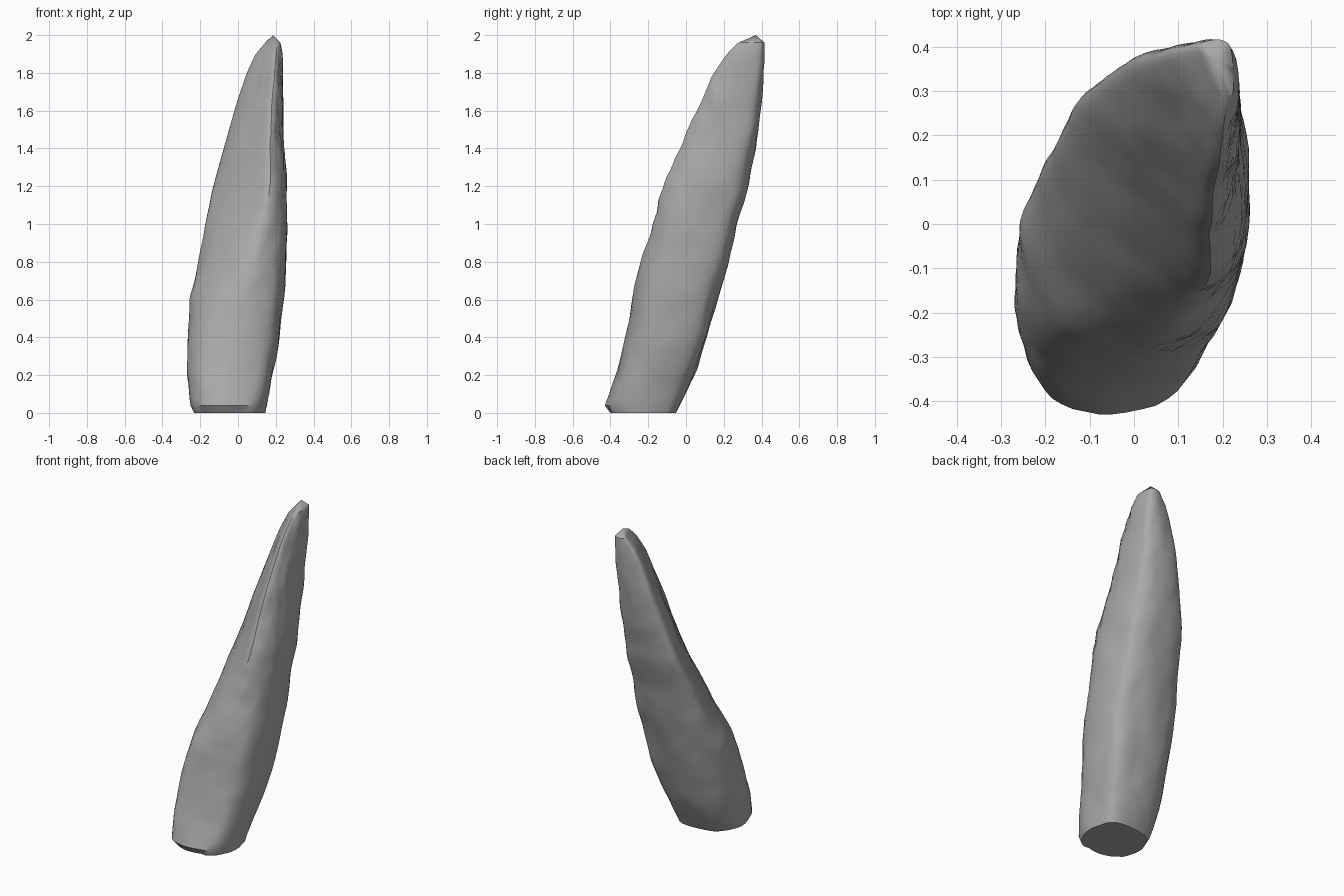
import bpy, bmesh, math
from mathutils import Vector, noise

if "Cube" in bpy.data.objects:
    bpy.data.objects.remove(bpy.data.objects["Cube"], do_unlink=True)

# Height, left edge, right edge, front edge, back edge of the leaning spire
STATIONS = [
    (0.00, -.23, .14, -.41, -.05), (0.04, -.25, .15, -.425, -.03),
    (0.20, -.265, .185, -.37, .045), (0.40, -.27, .22, -.32, .115),
    (0.60, -.255, .245, -.28, .165), (0.80, -.22, .258, -.235, .225),
    (1.00, -.18, .255, -.18, .27), (1.20, -.13, .26, -.115, .325),
    (1.40, -.085, .245, -.035, .37), (1.60, -.02, .235, .055, .39),
    (1.80, .045, .235, .15, .405), (1.90, .09, .235, .215, .415),
    (1.96, .14, .225, .28, .42),
]
# Rounded section for the foot, ridged section for the upper part
FOOT = [(0, -1), (.76, -.78), (1, 0), (.84, .8), (.2, 1),
        (-.55, .88), (-.95, .3), (-.98, -.3), (-.68, -.85)]
UPPER = [(.55, -1), (.93, -.55), (1, .15), (.85, .78), (.3, 1),
         (-.6, .95), (-.98, .72), (-.62, .08), (.03, -.62)]
STEPS = 5
RINGS = 62


def station(z):
    for a, b in zip(STATIONS, STATIONS[1:]):
        if z <= b[0]:
            t = (z - a[0]) / (b[0] - a[0])
            return [p + (q - p) * t for p, q in zip(a, b)]
    return STATIONS[-1]


def section(blend):
    """Closed smooth loop in the range -1 to 1."""
    pts = [Vector(a).lerp(Vector(b), blend) for a, b in zip(FOOT, UPPER)]
    n, loop = len(pts), []
    for i in range(n):
        p, q = pts[i], pts[(i + 1) % n]
        tan_p = (q - pts[i - 1]) * 0.45
        tan_q = (pts[(i + 2) % n] - p) * 0.45
        for s in range(STEPS):
            t = s / STEPS
            loop.append(p * (2*t**3 - 3*t**2 + 1) + tan_p * (t**3 - 2*t**2 + t)
                        + q * (3*t**2 - 2*t**3) + tan_q * (t**3 - t**2))
    return loop


def weathered(co, centre, ridge):
    """Push a point in or out with worn bumps, chipped along the ridge."""
    out = (co - centre).normalized()
    soft = noise.noise(Vector((co.x * 6, co.y * 6, co.z * 4)))
    fine = noise.noise(Vector((co.x * 20, co.y * 20, co.z * 9)))
    chip = noise.noise(Vector((co.x * 25, co.y * 25, co.z * 8)))
    return co + out * (0.011 * soft + 0.004 * fine + 0.014 * ridge * chip)


# Stone spire: stacked sections, a flat foot and a small faceted tip
bm = bmesh.new()
rings = []
heights = [0, 0.04] + [0.04 + 1.92 * (k + 1) / RINGS for k in range(RINGS)]
for z in heights:
    _, x0, x1, y0, y1 = station(z)
    centre = Vector(((x0 + x1) / 2, (y0 + y1) / 2, z))
    blend = min(1, max(0, (z - 0.25) / 1.1))
    loop = section(blend * blend * (3 - 2 * blend))
    ring = []
    for i, p in enumerate(loop):
        co = centre + Vector((p.x * (x1 - x0) / 2, p.y * (y1 - y0) / 2, 0))
        # Chips run over the strip just right of the front ridge
        away = abs((i + len(loop) / 2) % len(loop) - len(loop) / 2 - 3) / STEPS
        ring.append(bm.verts.new(weathered(co, centre, blend * max(0, 1 - away / 1.5))))
    rings.append(ring)

for low, high in zip(rings, rings[1:]):
    for i in range(len(low)):
        j = (i + 1) % len(low)
        bm.faces.new((low[i], low[j], high[j], high[i]))
bm.faces.new(list(reversed(rings[0])))

# Tip facets, with the highest point towards the back
peak = bm.verts.new((0.185, 0.37, 2.0))
top = rings[-1]
for i in range(len(top)):
    bm.faces.new((top[i], top[(i + 1) % len(top)], peak))

# Shallow undercut along the front of the foot
for v in rings[0]:
    if v.co.y < -0.3 and -0.19 < v.co.x < 0.02:
        v.co.y += 0.015
bmesh.ops.recalc_face_normals(bm, faces=bm.faces)

mesh = bpy.data.meshes.new("stone_spire")
bm.to_mesh(mesh)
bm.free()
spire = bpy.data.objects.new("stone_spire", mesh)
bpy.context.collection.objects.link(spire)

# Plain grey stone
stone = bpy.data.materials.new("grey_stone")
stone.use_nodes = True
colour = (0.4, 0.4, 0.4, 1)
stone.diffuse_color = colour
stone.node_tree.nodes["Principled BSDF"].inputs["Base Color"].default_value = colour
mesh.materials.append(stone)

bpy.ops.object.select_all(action="DESELECT")
spire.select_set(True)
bpy.context.view_layer.objects.active = spire
bpy.ops.object.shade_smooth_by_angle(angle=math.radians(32))
